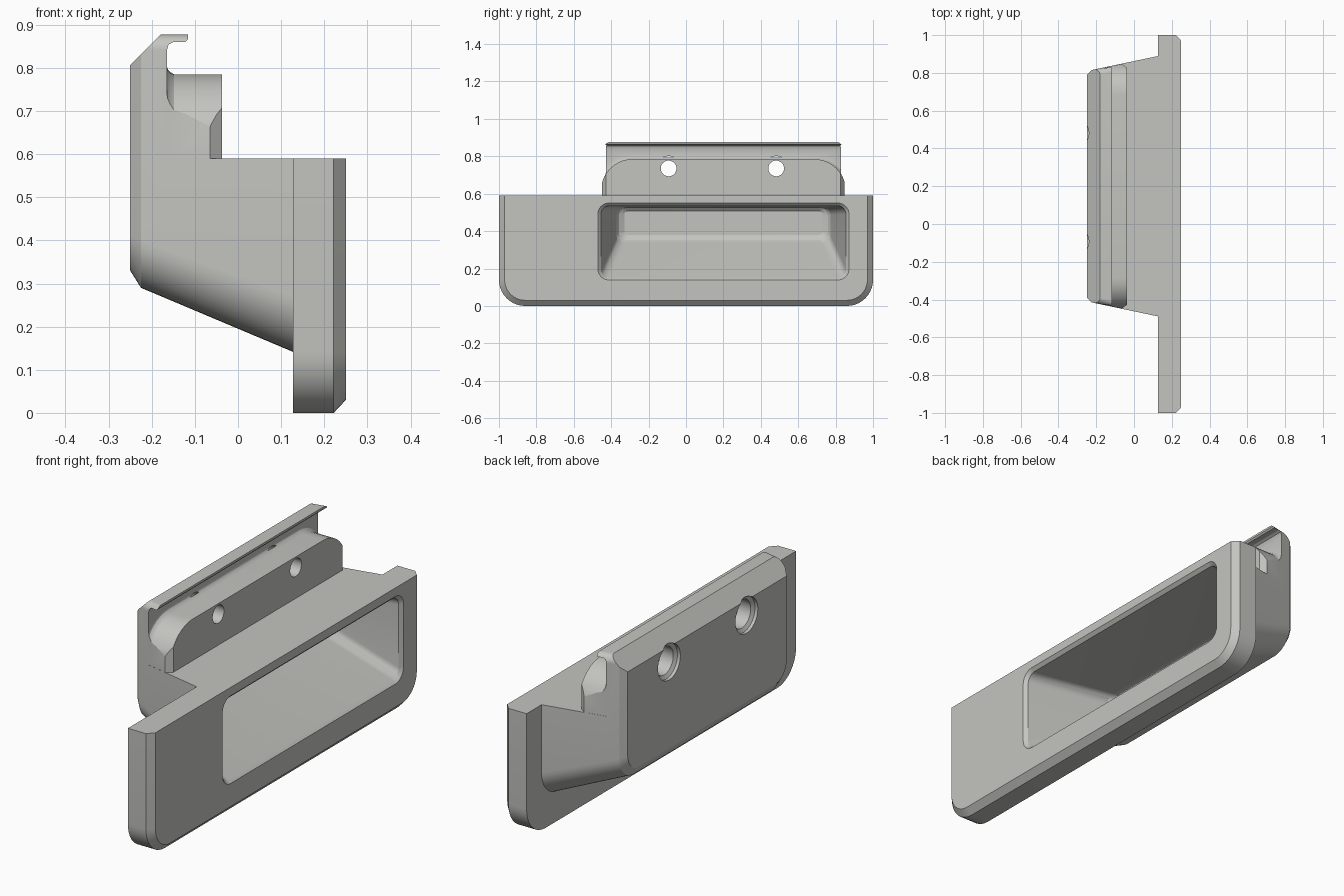
import bpy, bmesh, math

if "Cube" in bpy.data.objects:
    bpy.data.objects.remove(bpy.data.objects["Cube"])

CY = 0.2  # the housing is symmetric about this y

grey = bpy.data.materials.new("warm_grey")
grey.diffuse_color = (0.55, 0.55, 0.525, 1)
grey.use_nodes = True
grey.node_tree.nodes["Principled BSDF"].inputs["Base Color"].default_value = grey.diffuse_color


def rounded(y0, y1, z0, z1, rb=0.0, rt=0.0, n=10):
    """Rectangle in the y-z plane with bottom and top corner radii."""
    pts = []
    for y, z, r, sy, sz, a in ((y0, z0, rb, 1, 1, 180), (y1, z0, rb, -1, 1, 270),
                               (y1, z1, rt, -1, -1, 0), (y0, z1, rt, 1, -1, 90)):
        if r == 0:
            pts.append((y, z))
            continue
        for i in range(n + 1):
            t = math.radians(a + 90 * i / n)
            pts.append((y + sy * r + r * math.cos(t), z + sz * r + r * math.sin(t)))
    return pts


def circle(y, z, r, n=40):
    return [(y + r * math.cos(2 * math.pi * i / n), z + r * math.sin(2 * math.pi * i / n))
            for i in range(n)]


def skin(name, rings):
    """Closed solid through rings of 3D points."""
    bm = bmesh.new()
    loops = [[bm.verts.new(p) for p in ring] for ring in rings]
    n = len(loops[0])
    for a, b in zip(loops, loops[1:]):
        for i in range(n):
            j = (i + 1) % n
            bm.faces.new((a[i], a[j], b[j], b[i]))
    bm.faces.new(loops[0])
    bm.faces.new(loops[-1])
    bmesh.ops.recalc_face_normals(bm, faces=bm.faces)
    me = bpy.data.meshes.new(name)
    bm.to_mesh(me)
    bm.free()
    me.materials.append(grey)
    ob = bpy.data.objects.new(name, me)
    bpy.context.collection.objects.link(ob)
    return ob


def loft(name, sections):
    return skin(name, [[(x, y, z) for y, z in pts] for x, pts in sections])


def boolean(ob, other, op):
    mod = ob.modifiers.new(op, 'BOOLEAN')
    mod.operation, mod.object, mod.solver = op, other, 'EXACT'
    bpy.context.view_layer.objects.active = ob
    bpy.ops.object.modifier_apply(modifier=mod.name)
    bpy.data.objects.remove(other)


# Front plate with rounded lower corners and a chamfered face
handle = loft("recessed_handle", [
    (0.128, rounded(-1, 1, 0, 0.59, 0.14)),
    (0.222, rounded(-1, 1, 0, 0.59, 0.14)),
    (0.25, rounded(-0.97, 0.97, 0.03, 0.59, 0.11))])

# Tapered housing, trimmed to the stepped side profile with hooked lip
housing = loft("housing", [
    (x, rounded(CY - w, CY + w, z0, 0.877, r, 0.035)) for x, w, z0, r in
    ((-0.25, 0.59, 0.33, 0.085), (-0.225, 0.615, 0.29, 0.11), (0.15, 0.694, 0.132, 0.13))])
side = [(-0.3, 0), (0.3, 0), (0.3, 0.59), (-0.165, 0.59), (-0.165, 0.84), (-0.161, 0.854),
        (-0.15, 0.86), (-0.122, 0.86), (-0.116, 0.867), (-0.116, 0.9), (-0.157, 0.9), (-0.3, 0.757)]
boolean(housing, skin("side_trim", [[(x, y, z) for x, z in side] for y in (-1.2, 1.2)]), 'INTERSECT')

# Screw block with rounded shoulders, a root fillet and chamfered ends
block = loft("screw_block", [
    (x, rounded(CY - 0.655 - g, CY + 0.655 + g, 0.5, 0.785 + g, 0, 0.17 + g)) for x, g in
    ((-0.2, 0.02), (-0.165, 0.02), (-0.163, 0.012), (-0.158, 0.006), (-0.148, 0), (-0.037, 0))])
boolean(block, loft("block_trim", [
    (x, rounded(CY - w, CY + w, 0.3, 1)) for x, w in
    ((-0.24, 0.611), (-0.065, 0.648), (-0.03, 0.622))]), 'INTERSECT')
boolean(housing, block, 'UNION')
boolean(handle, housing, 'UNION')

# Finger pocket with chamfered rim and softened floor edge
pocket = loft("pocket", [
    (x, rounded(CY - w, CY + w, z0, z1, r, r)) for x, w, z0, z1, r in
    ((0.262, 0.685, 0.128, 0.562, 0.072), (0.235, 0.655, 0.152, 0.535, 0.045),
     (-0.155, 0.572, 0.335, 0.53, 0.045), (-0.175, 0.558, 0.352, 0.525, 0.04),
     (-0.19, 0.53, 0.38, 0.508, 0.02))])
boolean(handle, pocket, 'DIFFERENCE')

# Two stepped screw holes
for y in (-0.093, 0.482):
    hole = loft("screw_hole", [
        (x, circle(y, 0.735, r)) for x, r in
        ((-0.3, 0.083), (-0.235, 0.083), (-0.225, 0.066), (-0.16, 0.066),
         (-0.159, 0.042), (0.0, 0.042))])
    boolean(handle, hole, 'DIFFERENCE')

# Smooth rounded areas, keep the edges crisp
bpy.ops.object.select_all(action='DESELECT')
handle.select_set(True)
bpy.context.view_layer.objects.active = handle
bpy.ops.object.shade_smooth_by_angle(angle=math.radians(20))
